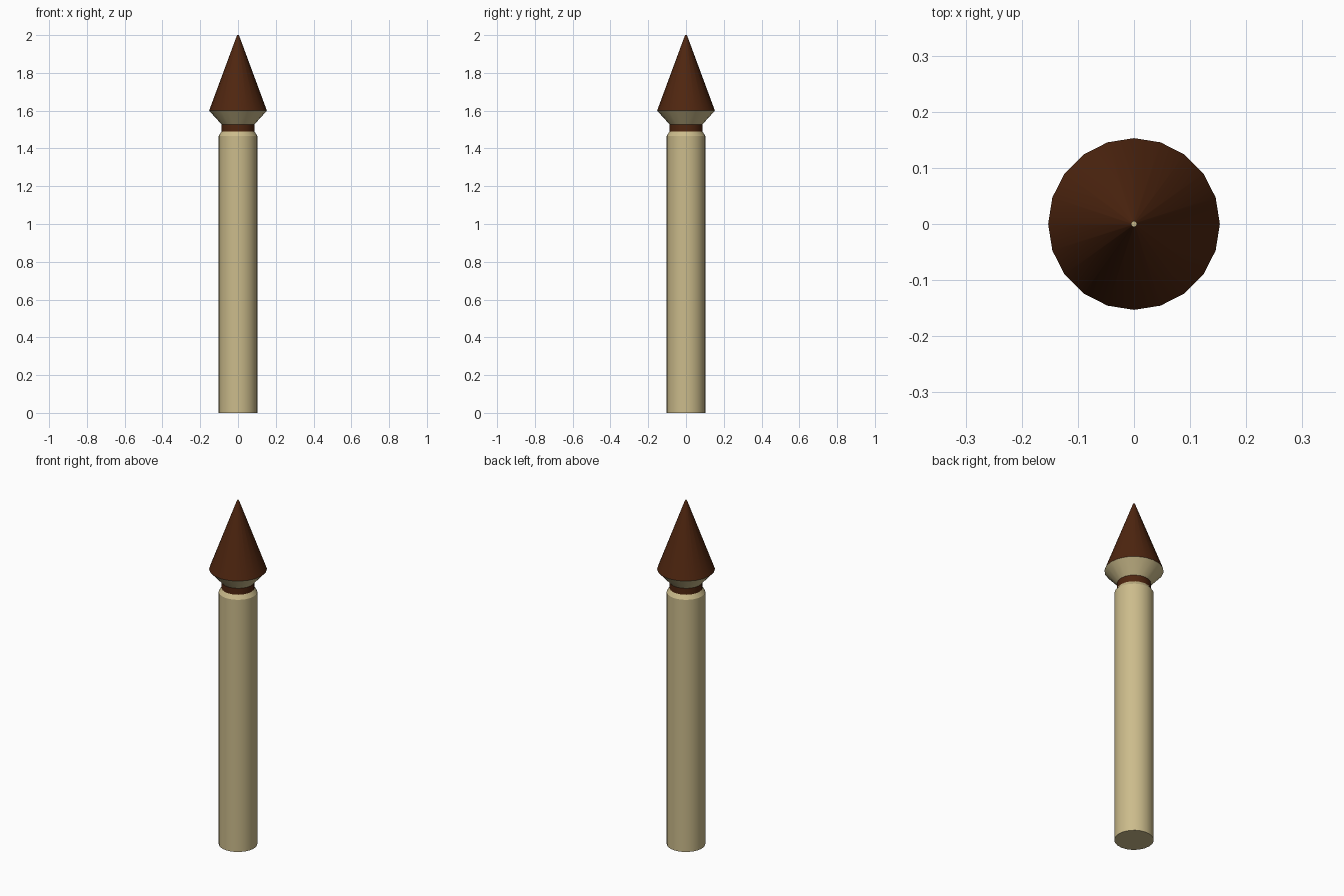
import bpy
import bmesh
import math

SIDES = 20

cube = bpy.data.objects.get("Cube")
if cube:
    bpy.data.objects.remove(cube, do_unlink=True)


def material(name, colour):
    mat = bpy.data.materials.new(name)
    mat.use_nodes = True
    mat.diffuse_color = colour
    mat.node_tree.nodes["Principled BSDF"].inputs["Base Color"].default_value = colour
    return mat


cream = material("pale wood", (0.60, 0.50, 0.26, 1))
brown = material("dark brown", (0.078, 0.019, 0.005, 1))


def lathe(name, profile, mats, cap_bottom=False, cap_top=False):
    """Turn (radius, height) points around z; a top cap takes the last material."""
    bm = bmesh.new()
    rings = []
    for r, z in profile:
        angles = [math.tau * i / SIDES for i in range(SIDES)]
        rings.append([bm.verts.new((r * math.cos(a), r * math.sin(a), z)) for a in angles])
    for low, high in zip(rings, rings[1:]):
        for i in range(SIDES):
            j = (i + 1) % SIDES
            bm.faces.new((low[i], low[j], high[j], high[i]))
    if cap_bottom:
        bm.faces.new(rings[0][::-1])
    if cap_top:
        bm.faces.new(rings[-1]).material_index = len(mats) - 1
    mesh = bpy.data.meshes.new(name)
    bm.to_mesh(mesh)
    bm.free()
    for mat in mats:
        mesh.materials.append(mat)
    obj = bpy.data.objects.new(name, mesh)
    bpy.context.collection.objects.link(obj)
    bpy.ops.object.select_all(action="DESELECT")
    obj.select_set(True)
    bpy.context.view_layer.objects.active = obj
    bpy.ops.object.shade_smooth_by_angle(angle=math.radians(25))
    return obj


# Post with a chamfered top edge
lathe("post", [(0.102, 0), (0.102, 1.467), (0.087, 1.49)], [cream], cap_bottom=True)
# Dark neck band
lathe("neck_band", [(0.087, 1.49), (0.087, 1.527)], [brown])
# Flared collar under the point
lathe("collar", [(0.087, 1.527), (0.153, 1.6)], [cream])
# Pointed tip with a tiny pale end
lathe("tip", [(0.153, 1.6), (0.005, 2.0)], [brown, cream], cap_top=True)
